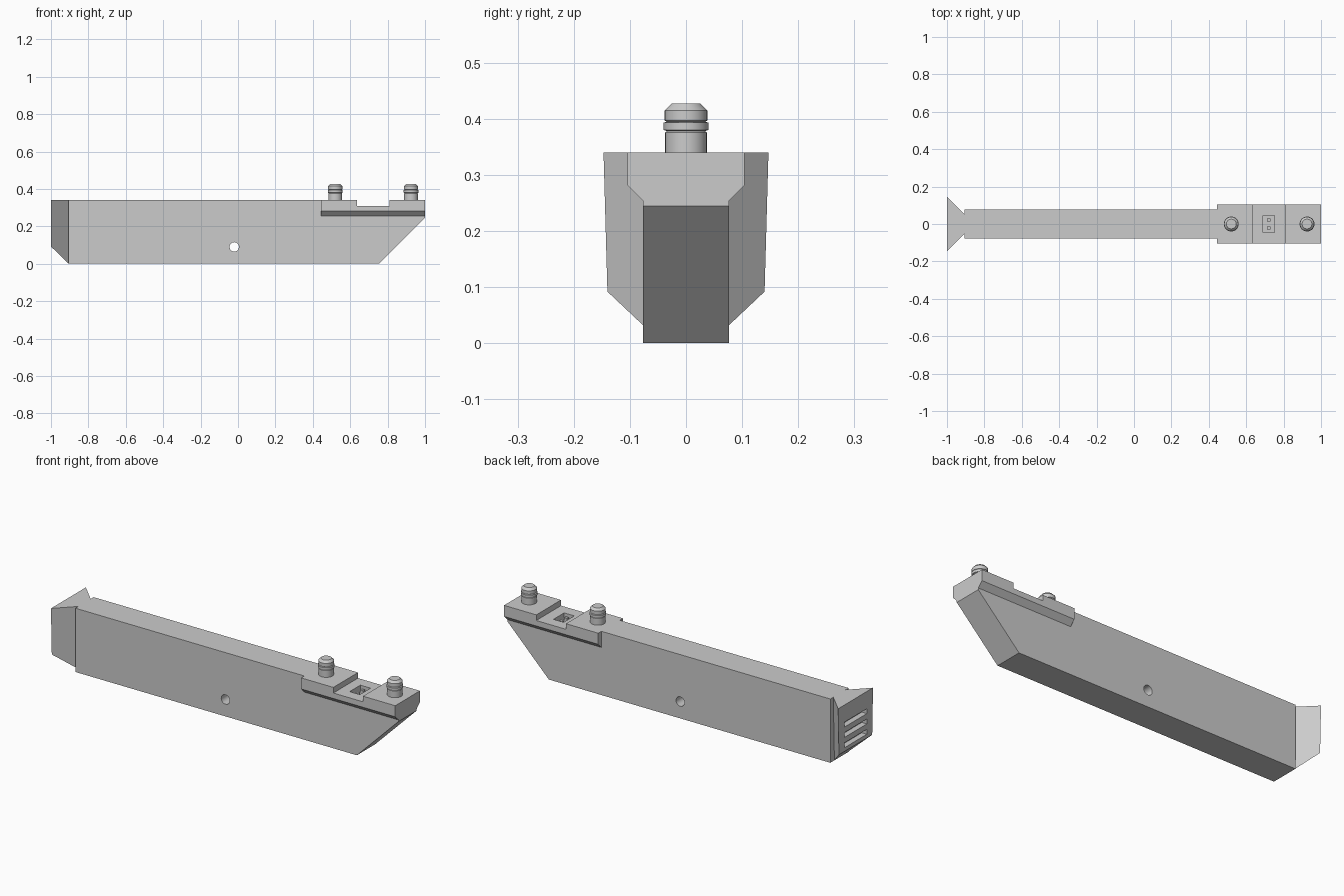
import bpy, bmesh, math
from mathutils import Vector

cube = bpy.data.objects.get("Cube")
if cube:
    bpy.data.objects.remove(cube, do_unlink=True)

grey = bpy.data.materials.new("plain grey")
grey.use_nodes = True
grey.diffuse_color = (0.6, 0.6, 0.6, 1)
grey.node_tree.nodes["Principled BSDF"].inputs["Base Color"].default_value = (0.6, 0.6, 0.6, 1)


def finish(name, bm):
    bmesh.ops.recalc_face_normals(bm, faces=bm.faces)
    mesh = bpy.data.meshes.new(name)
    bm.to_mesh(mesh)
    bm.free()
    mesh.materials.append(grey)
    obj = bpy.data.objects.new(name, mesh)
    bpy.context.collection.objects.link(obj)
    return obj


def prism(name, start, end):
    """Solid between two matching outlines."""
    bm = bmesh.new()
    a = [bm.verts.new(p) for p in start]
    b = [bm.verts.new(p) for p in end]
    bm.faces.new(a)
    bm.faces.new(b)
    for i in range(len(a)):
        j = (i + 1) % len(a)
        bm.faces.new((a[i], a[j], b[j], b[i]))
    return finish(name, bm)


def box(name, center, size):
    bm = bmesh.new()
    bmesh.ops.create_cube(bm, size=1)
    bmesh.ops.scale(bm, vec=size, verts=bm.verts)
    bmesh.ops.translate(bm, vec=center, verts=bm.verts)
    return finish(name, bm)


def activate(obj):
    bpy.ops.object.select_all(action='DESELECT')
    obj.select_set(True)
    bpy.context.view_layer.objects.active = obj


def cut(obj, cutter):
    cutter.hide_render = True
    mod = obj.modifiers.new("cut", 'BOOLEAN')
    mod.operation = 'DIFFERENCE'
    mod.solver = 'EXACT'
    mod.object = cutter
    activate(obj)
    bpy.ops.object.modifier_apply(modifier=mod.name)
    bpy.data.objects.remove(cutter, do_unlink=True)


# Long beam with a raked nose and a seat for the connector block
W, TOP, NECK = 0.077, 0.34, -0.905
side = [(NECK, 0), (0.755, 0), (1, 0.245), (0.445, 0.245), (0.445, TOP), (NECK, TOP)]
beam = prism("beam", [(x, -W, z) for x, z in side], [(x, W, z) for x, z in side])

# Cross hole through the beam
bm = bmesh.new()
bmesh.ops.create_cone(bm, segments=32, radius1=0.025, radius2=0.025, depth=0.4, cap_ends=True)
hole = finish("hole_cutter", bm)
hole.rotation_euler.x = math.pi / 2
hole.location = (-0.02, 0, 0.09)
cut(beam, hole)


# Flared end plate, drafted towards the bottom and cut away underneath
def flare_outline(half, z):
    tip = half - (NECK + 1)
    return [(-1, -half, z), (NECK, -tip, z), (NECK, tip, z), (-1, half, z)]


flare = prism("flared_end", flare_outline(0.147, TOP), flare_outline(0.1375, 0))
bm = bmesh.new()
bm.from_mesh(flare.data)
bmesh.ops.bisect_plane(bm, geom=bm.verts[:] + bm.edges[:] + bm.faces[:],
                       plane_co=(-1, 0, 0.092), plane_no=Vector((-0.092, 0, -0.095)),
                       clear_outer=True)
bmesh.ops.holes_fill(bm, edges=[e for e in bm.edges if e.is_boundary])
bmesh.ops.recalc_face_normals(bm, faces=bm.faces)
bm.to_mesh(flare.data)
bm.free()

# Three vent slots in the end plate
for z in (0.125, 0.18, 0.235):
    cut(flare, box("slot_cutter", (-1, 0, z), (0.06, 0.19, 0.026)))

# Connector block with chamfered underside, recess and socket
half = [(W, 0.245), (W, 0.254), (0.104, 0.281), (0.104, TOP)]
section = half + [(-y, z) for y, z in reversed(half)]
block = prism("connector_block", [(0.445, y, z) for y, z in section],
              [(1, y, z) for y, z in section])
cut(block, box("recess_cutter", (0.7225, 0, 0.36), (0.175, 0.4, 0.1)))
cut(block, box("socket_cutter", (0.72, 0, 0.31), (0.06, 0.09, 0.07)))
for label, y in (("left", 0.021), ("right", -0.021)):
    box("socket_contact_" + label, (0.72, y, 0.288), (0.018, 0.015, 0.028))

# Turned locating pegs
peg_profile = [(0.037, TOP), (0.037, 0.376), (0.034, 0.378), (0.04, 0.380), (0.04, 0.393),
               (0.034, 0.395), (0.038, 0.397), (0.038, 0.415), (0.026, 0.427)]
SIDES = 40
for label, x in (("inner", 0.52), ("outer", 0.925)):
    bm = bmesh.new()
    rings = [[bm.verts.new((x + r * math.cos(math.tau * i / SIDES),
                            r * math.sin(math.tau * i / SIDES), z))
              for i in range(SIDES)] for r, z in peg_profile]
    for low, high in zip(rings, rings[1:]):
        for i in range(SIDES):
            j = (i + 1) % SIDES
            bm.faces.new((low[i], low[j], high[j], high[i]))
    bm.faces.new(rings[0])
    bm.faces.new(rings[-1])
    peg = finish(label + "_peg", bm)
    activate(peg)
    bpy.ops.object.shade_smooth_by_angle(angle=math.radians(25))

activate(beam)
bpy.ops.object.shade_smooth_by_angle(angle=math.radians(25))
